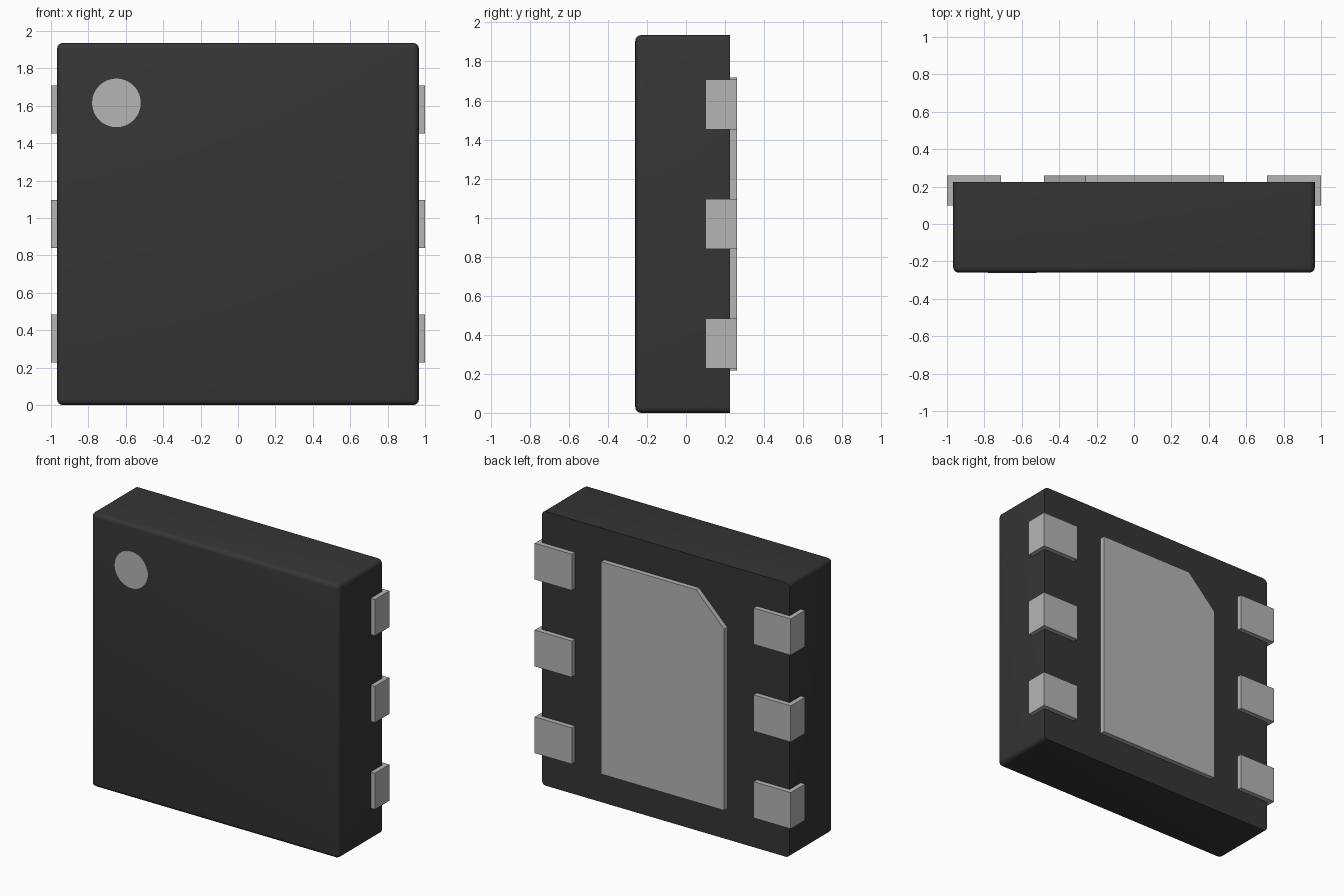
import bpy
import bmesh
from mathutils import Matrix, Vector

default = bpy.data.objects.get("Cube")
if default:
    bpy.data.objects.remove(default, do_unlink=True)

HALF, HEIGHT = 0.967, 1.935      # body half width and height
FRONT, BACK = -0.26, 0.225       # body faces
OUTER = 0.26                     # back face of the metal
MID = HEIGHT / 2


def make_material(name, value, roughness):
    mat = bpy.data.materials.new(name)
    mat.use_nodes = True
    color = (value, value, value, 1)
    mat.diffuse_color = color
    bsdf = mat.node_tree.nodes["Principled BSDF"]
    bsdf.inputs["Base Color"].default_value = color
    bsdf.inputs["Roughness"].default_value = roughness
    return mat


plastic = make_material("black plastic", 0.036, 0.6)
metal = make_material("light grey metal", 0.46, 0.5)


def finish(bm, name, mat, smooth=False):
    bmesh.ops.recalc_face_normals(bm, faces=bm.faces)
    mesh = bpy.data.meshes.new(name)
    bm.to_mesh(mesh)
    bm.free()
    mesh.materials.append(mat)
    obj = bpy.data.objects.new(name, mesh)
    bpy.context.collection.objects.link(obj)
    if smooth:
        bpy.ops.object.select_all(action="DESELECT")
        obj.select_set(True)
        bpy.context.view_layer.objects.active = obj
        bpy.ops.object.shade_smooth_by_angle()
    return obj


def prism(name, points, direction, mat):
    """Extrude a flat outline along a direction."""
    bm = bmesh.new()
    face = bm.faces.new([bm.verts.new(p) for p in points])
    extruded = bmesh.ops.extrude_face_region(bm, geom=[face])
    verts = [g for g in extruded["geom"] if isinstance(g, bmesh.types.BMVert)]
    bmesh.ops.translate(bm, verts=verts, vec=Vector(direction))
    return finish(bm, name, mat)


# Package body: every edge rounded except those around the back face
bm = bmesh.new()
bmesh.ops.create_cube(bm, size=1)
bmesh.ops.scale(bm, verts=bm.verts, vec=(2 * HALF, BACK - FRONT, HEIGHT))
bmesh.ops.translate(bm, verts=bm.verts, vec=(0, (FRONT + BACK) / 2, MID))
rounded = [e for e in bm.edges if any(v.co.y < 0 for v in e.verts)]
bmesh.ops.bevel(bm, geom=rounded, offset=0.03, segments=4,
                profile=0.5, affect="EDGES")
finish(bm, "package_body", plastic, smooth=True)

# Round corner marker, a thin disc on the front
bm = bmesh.new()
bmesh.ops.create_cone(bm, cap_ends=True, segments=48, radius1=0.13,
                      radius2=0.13, depth=0.006,
                      matrix=Matrix.Translation((-0.65, FRONT + 0.001, 1.615))
                      @ Matrix.Rotation(1.5707963, 4, "X"))
finish(bm, "corner_marker", metal, smooth=True)

# Central back pad with one clipped corner
x, low, high, clip = 0.48, MID - 0.75, MID + 0.75, 0.22
outline = [(-x, low), (x, low), (x, high), (-x + clip, high), (-x, high - clip)]
prism("back_pad", [(px, BACK - 0.005, pz) for px, pz in outline],
      (0, OUTER - BACK + 0.005, 0), metal)

# L-shaped contacts wrapping the side edges, three per side
profile = [(1, 0.1), (1, OUTER), (0.71, OUTER), (0.71, 0.22),
           (0.96, 0.22), (0.96, 0.1)]
for side, label in ((1, "left"), (-1, "right")):
    for row, level in enumerate(("lower", "middle", "upper")):
        z = MID + (row - 1) * 0.613 - 0.128
        prism(f"{label}_{level}_contact",
              [(side * px, py, z) for px, py in profile], (0, 0, 0.256), metal)
